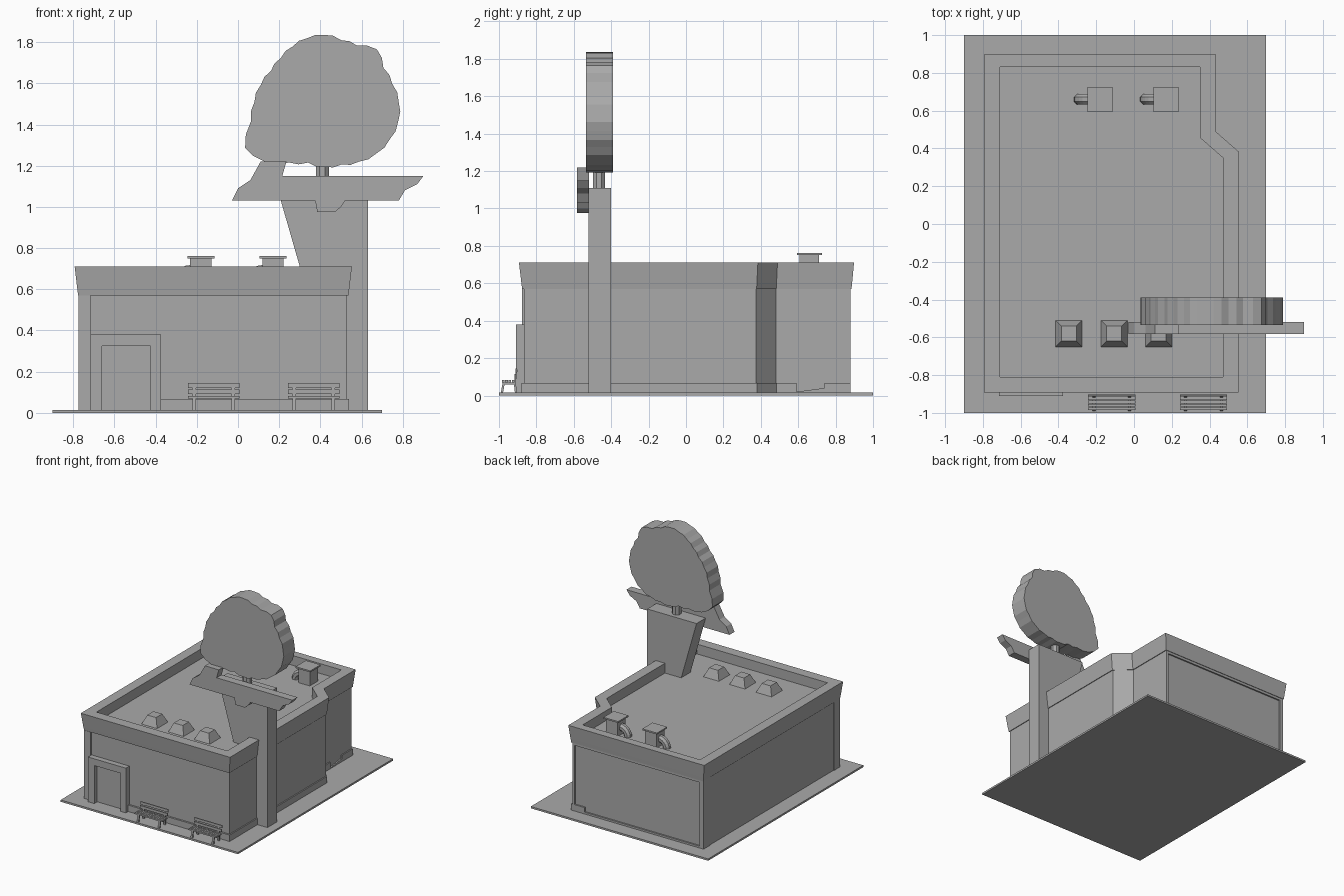
import bpy, bmesh, math

cube = bpy.data.objects.get("Cube")
if cube:
    bpy.data.objects.remove(cube, do_unlink=True)

colour = (.4, .4, .4, 1)
grey = bpy.data.materials.new("plain_grey")
grey.use_nodes = True
grey.diffuse_color = colour
grey.node_tree.nodes["Principled BSDF"].inputs["Base Color"].default_value = colour


def loft(name, rings):
    """Skin a stack of equal-length rings and cap both ends."""
    bm = bmesh.new()
    loops = [[bm.verts.new(point) for point in ring] for ring in rings]
    count = len(loops[0])
    for lower, upper in zip(loops, loops[1:]):
        for i in range(count):
            j = (i + 1) % count
            bm.faces.new((lower[i], lower[j], upper[j], upper[i]))
    bm.faces.new(loops[0])
    bm.faces.new(loops[-1])
    bmesh.ops.recalc_face_normals(bm, faces=bm.faces)
    mesh = bpy.data.meshes.new(name)
    bm.to_mesh(mesh)
    bm.free()
    mesh.materials.append(grey)
    obj = bpy.data.objects.new(name, mesh)
    bpy.context.collection.objects.link(obj)


def level(outline, z):
    """Place a plan outline at one height."""
    return [(x, y, z) for x, y in outline]


def plan_prism(name, outline, bottom, top):
    loft(name, [level(outline, bottom), level(outline, top)])


def front_prism(name, outline, front, back):
    loft(name, [[(x, y, z) for x, z in outline] for y in (front, back)])


def side_prism(name, outline, right, left):
    loft(name, [[(x, y, z) for y, z in outline] for x in (right, left)])


def rect(right, left, front, back):
    return [(right, front), (left, front), (left, back), (right, back)]


def square(x, y, half):
    return rect(x - half, x + half, y - half, y + half)


def box(name, right, left, front, back, bottom, top):
    plan_prism(name, rect(right, left, front, back), bottom, top)


def circle(radius, sides):
    turns = [math.tau * (i + .5) / sides for i in range(sides)]
    return [(radius * math.cos(t), radius * math.sin(t)) for t in turns]


def building_plan(grow):
    """Building outline with a diagonal step, grown outwards."""
    right, left, stepped = -.77 - grow, .53 + grow, .41 + grow
    front, back = -.87 - grow, .88 + grow * .8
    shift = grow * .4
    return [(right, front), (left, front), (left, .375 + shift),
            (stepped, .48 + shift), (stepped, back), (right, back)]


ground = .015
wall_top = .57
roof = .63
rim = .71

# Ground slab
box("ground_slab", -.9, .7, -1, 1, 0, ground)

# Walls, recessed a little at the front and back
wall_plan = [(x, max(-.865, min(y, .868))) for x, y in building_plan(0)]
plan_prism("walls", wall_plan, ground, wall_top + .03)

# Flared parapet around a sunken roof
inner = building_plan(-.06)
loft("parapet_roof", [level(building_plan(.006), wall_top),
                      level(building_plan(.01), wall_top + .03),
                      level(building_plan(.023), rim),
                      level(inner, rim), level(inner, roof)])

# Front corner pier and the frame around the back panel
box("front_pier", -.775, -.715, -.878, -.8, ground, wall_top)
box("back_frame_right", -.775, -.74, .8, .88, ground, wall_top)
box("back_frame_left", .39, .41, .8, .88, ground, wall_top)
box("back_frame_top", -.775, .41, .8, .88, wall_top - .02, wall_top)
box("back_frame_bottom", -.775, .41, .8, .88, ground, ground * 2)

# Plinth with a ramp in its side gap
plinth_top = .067
corners = building_plan(.01)
plinth_left = corners[3][0]
plinth_plan = [(-.4, -.88), *corners[1:4], (plinth_left, .59), (-.4, .59)]
plan_prism("plinth", plinth_plan, ground, plinth_top)
box("plinth_back", .3, plinth_left, .74, .88, ground, plinth_top)
ramp = [(.59, ground), (.74, ground), (.74, .04), (.59, .02)]
side_prism("side_ramp", ramp, .3, plinth_left)

# Doorway
for side, right, left in (("right", -.715, -.66), ("left", -.425, -.375)):
    box("door_jamb_" + side, right, left, -.91, -.85, ground, .325)
box("door_lintel", -.715, -.375, -.91, -.85, .325, .38)
box("door", -.66, -.425, -.872, -.85, ground, .325)

# Row of skylights
for place, x in (("right", -.345), ("middle", -.105), ("left", .13)):
    loft("skylight_" + place, [level(square(x, -.58, .07), roof),
                               level(square(x, -.58, .04), rim - .01)])

# Roof units, each with a duct bending down to the roof
for place, x in (("right", -.18), ("left", .17)):
    plan_prism("roof_unit_" + place, square(x, .66, .052), roof, .75)
    plan_prism("roof_unit_lid_" + place, square(x, .66, .066), .75, .762)
    rings = []
    for step in range(7):
        bend = math.pi / 2 * step / 6
        rings.append([(x - .05 - (.06 + out) * math.sin(bend), .66 + across,
                       roof + (.06 + out) * math.cos(bend))
                      for out, across in circle(.03, 8)])
    loft("roof_duct_" + place, rings)

# Tapered sign tower
tower = [(.5, ground), (.63, ground), (.63, 1.11), (.185, 1.11)]
front_prism("sign_tower", tower, -.52, -.4)

# Sign banner
low, high, peak, notch = 1.03, 1.15, 1.22, .975
banner = [(-.03, low), (0, 1.09), (.06, 1.13), (.11, peak), (.235, peak),
          (.215, high), (.9, high), (.87, 1.11), (.81, 1.08), (.78, low),
          (.52, low), (.5, 1), (.47, notch), (.385, notch), (.375, low)]
front_prism("sign_banner", banner, -.583, -.518)

# Sign post
post = [(.41 + x, y - .465) for x, y in circle(.035, 8)]
plan_prism("sign_post", post, 1.1, 1.25)

# Rounded sign: radii at equal angles, with a slight bulge between them
radii = [.36, .34, .33, .36, .315, .31, .325, .32, .31, .3, .3, .32,
         .34, .37, .445, .41, .34, .305, .315, .315, .335, .355, .365, .37]
scallops = []
for here, following in zip(radii, radii[1:] + radii[:1]):
    scallops += [here, (here + following) / 2 + .006]
edge = []
for i, radius in enumerate(scallops):
    angle = math.tau * i / len(scallops)
    edge.append((.42 + radius * math.cos(angle), 1.51 + radius * math.sin(angle)))
front_prism("round_sign", edge, -.535, -.39)

# Benches
for place, x in (("right", -.118), ("left", .368)):
    bench = "bench_" + place
    right, left = x - .125, x + .125
    for row in range(4):
        front = -.985 + row * .018
        box(f"{bench}_seat_slat_{row + 1}", right, left, front, front + .014, .07, .082)
    for row in range(2):
        front, bottom = -.917 + row * .006, .092 + row * .03
        box(f"{bench}_back_slat_{row + 1}", right, left,
            front, front + .008, bottom, bottom + .022)
    leg = [(-.99, ground), (-.978, ground), (-.97, .06), (-.92, .06),
           (-.915, ground), (-.904, ground), (-.91, .07), (-.9, .14),
           (-.908, .14), (-.92, .07), (-.98, .07)]
    for side, middle in (("right", x - .095), ("left", x + .095)):
        side_prism(f"{bench}_{side}_leg", leg, middle - .008, middle + .008)
